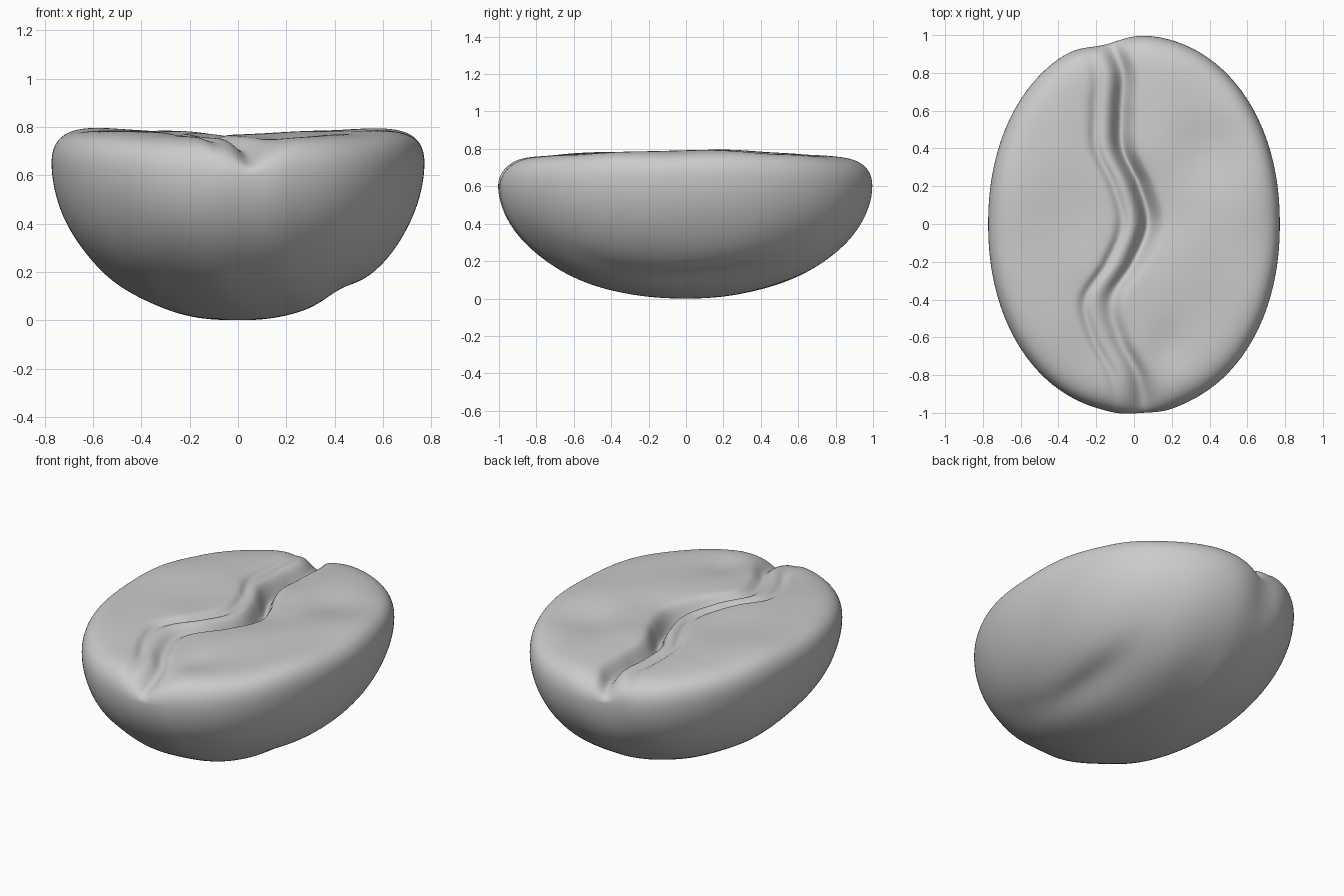
import bpy, bmesh, math
from mathutils import noise, Vector

if "Cube" in bpy.data.objects:
    bpy.data.objects.remove(bpy.data.objects["Cube"])

SEG, TOP, BOWL = 256, 130, 44
HX, HY = 0.772, 1.0
# crease line: (y, x, depth)
CREASE = [(-1.0, .05, .05), (-.8, .02, .06), (-.6, -.08, .05), (-.4, -.12, .05),
          (-.2, .0, .09), (0, .075, .15), (.2, .03, .15), (.4, -.06, .14),
          (.6, -.065, .13), (.8, -.06, .11), (1.0, -.12, .07)]


def gauss(d, w):
    return math.exp(-(d / w) ** 2)


def crease_at(y):
    y = max(-1, min(.9999, y))
    i = min(int((y + 1) / .2), len(CREASE) - 2)
    p = [CREASE[max(0, min(len(CREASE) - 1, i + k))] for k in (-1, 0, 1, 2)]
    t = (y - p[1][0]) / .2
    out = []
    for c in (1, 2):
        a, b, d, e = (q[c] for q in p)
        out.append(b + .5 * t * (d - a + t * (2*a - 5*b + 4*d - e + t * (3*(b - d) + e - a))))
    return out


def wobble(x, y, z, f):
    return noise.noise(Vector((x * f + 3.1, y * f + 1.7, z * f)))


def outline(a, r):
    # slightly squared oval
    c, s = math.cos(a), math.sin(a)
    k = (abs(c) ** 2.12 + abs(s) ** 2.12) ** (-1 / 2.12)
    return HX * r * k * c, HY * r * k * s


def rim(a):
    return .65 - .05 * math.sin(a) ** 2


def pinch(x, y, r):
    # ends of the crease flatten inward
    if y > 0:
        return y - .035 * gauss(x + .16, .13) * r ** 8
    return y - .006 * gauss(abs(x - .05) - .12, .08) * r ** 8


def face_point(a, r):
    # flat creased side
    x, y = outline(a, r)
    cx, depth = crease_at(y)
    d = x - cx
    h = .782 - .03 * y * y + .014 * wobble(x, y, 0, 2.5)
    h += .010 * gauss(abs(x) - .6, .2)
    h -= depth * .75 * gauss(d, .045)                     # narrow slit
    h -= depth * .18 * gauss(d, .16)                      # soft valley
    h -= .022 * gauss(d + .14, .03) * (1 - r ** 6)        # side groove
    h -= .045 * gauss(x - .05, .12) * gauss(y + .97, .16)  # front dip
    h -= .03 * gauss(x + .1, .12) * gauss(y - 1, .12)     # back dip
    h -= .025 * gauss(x - .42, .2) * gauss(y - .4, .2)
    h -= .025 * gauss(x - .18, .12) * gauss(y + .65, .15)
    f = max(0, 1 - r ** 16) ** .45
    return x, pinch(x, y, r), rim(a) + (h - rim(a)) * f


def bowl_point(a, r):
    # rounded back
    x, y = outline(a, r)
    z = rim(a) * (1 - max(0, 1 - r ** 2.15) ** (1 / 1.87))
    fade = 1 - r ** 10
    z += fade * min(1, r * 1.6) * .016 * wobble(x * 1.6, y * .8, z, 2.5)
    z += .035 * gauss(x - .42, .08) * gauss(y - .1, .35) * fade
    return x, pinch(x, y, r), max(z, 0)


bm = bmesh.new()
rings = []
for n, fn in ((TOP, face_point), (BOWL, bowl_point)):
    order = range(1, n + 1) if fn is face_point else range(n - 1, 0, -1)
    for i in order:
        r = math.sin(i / n * math.pi / 2)
        rings.append([bm.verts.new(fn(2 * math.pi * j / SEG, r)) for j in range(SEG)])
for r0, r1 in zip(rings, rings[1:]):
    for j in range(SEG):
        k = (j + 1) % SEG
        bm.faces.new((r0[j], r1[j], r1[k], r0[k]))
# close the two centres
for ring, fn in ((rings[0], face_point), (rings[-1], bowl_point)):
    c = bm.verts.new(fn(0, 0))
    for j in range(SEG):
        bm.faces.new((c, ring[j], ring[(j + 1) % SEG]))
bmesh.ops.recalc_face_normals(bm, faces=bm.faces)
for f in bm.faces:
    f.smooth = True

mesh = bpy.data.meshes.new("bean")
bm.to_mesh(mesh)
bm.free()
bean = bpy.data.objects.new("bean", mesh)
bpy.context.collection.objects.link(bean)
